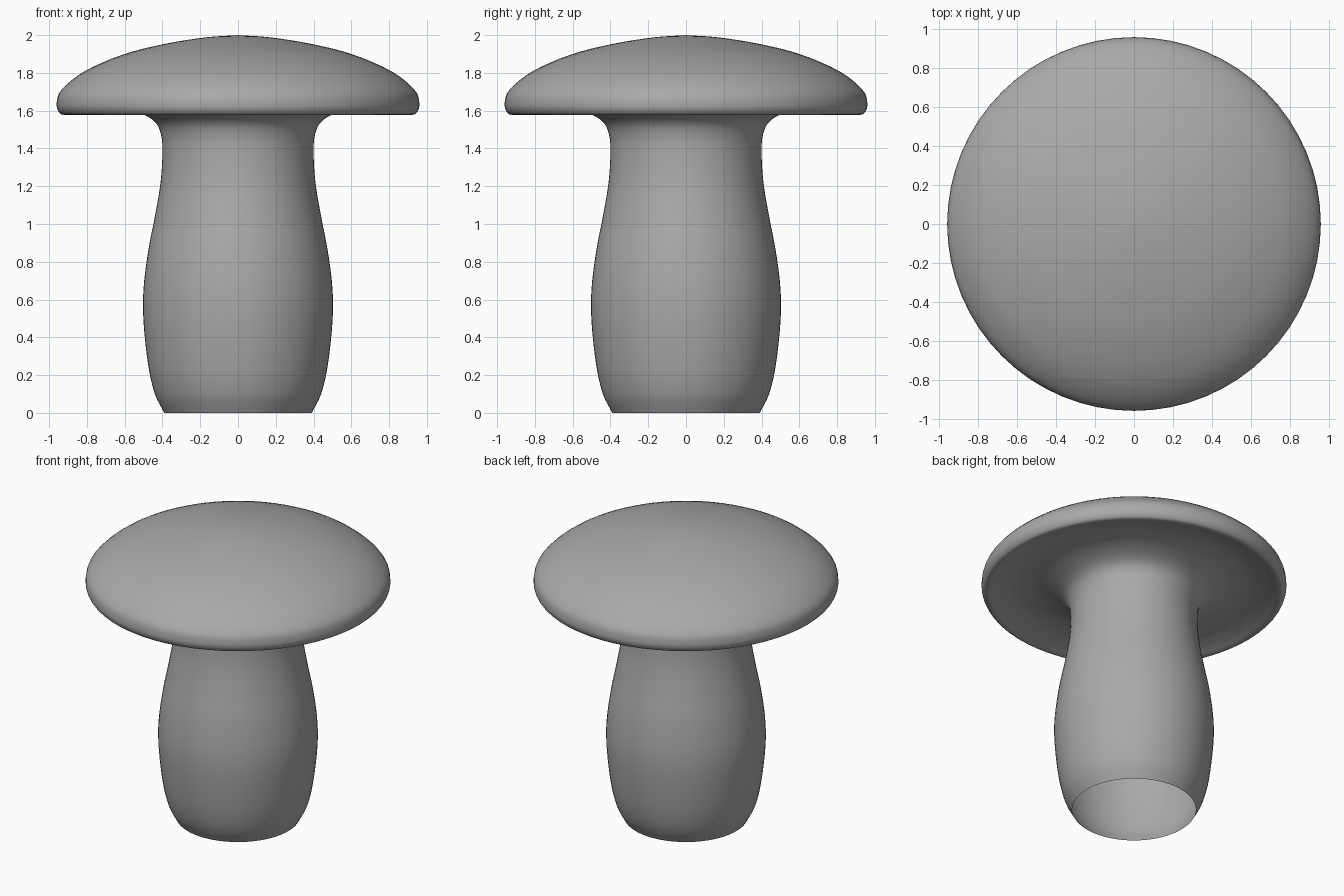
import bpy
import bmesh
import math
from mathutils import Vector

cube = bpy.data.objects.get("Cube")
if cube:
    bpy.data.objects.remove(cube, do_unlink=True)

# Single plain grey material
grey = bpy.data.materials.new("plain_grey")
grey.use_nodes = True
colour = (0.4, 0.4, 0.4, 1.0)
grey.diffuse_color = colour
grey.node_tree.nodes["Principled BSDF"].inputs["Base Color"].default_value = colour

# Profile (radius, height): stem, flare, hollow underside, rolled rim, dome
STEM = [(0.39, 0), (0.44, 0.10), (0.475, 0.25), (0.50, 0.48), (0.50, 0.66),
        (0.475, 0.86), (0.44, 1.04), (0.41, 1.22), (0.40, 1.38), (0.407, 1.47),
        (0.435, 1.535)]
UNDERSIDE = [(0.50, 1.58), (0.61, 1.615), (0.74, 1.622), (0.85, 1.60)]
RIM = [(0.92, 1.578), (0.95, 1.595), (0.96, 1.64), (0.935, 1.71)]
DOME = [(0.81, 1.81), (0.60, 1.90), (0.38, 1.955), (0.17, 1.988), (0, 2.0)]


def smooth_profile(points, steps):
    """Catmull-Rom curve through the profile points."""
    pts = [Vector((r, 0, z)) for r, z in points]
    pts = [pts[0] * 2 - pts[1]] + pts + [pts[-1] * 2 - pts[-2]]
    out = []
    for a, b, c, d in zip(pts, pts[1:], pts[2:], pts[3:]):
        for i in range(steps):
            t = i / steps
            out.append(0.5 * (2 * b + (c - a) * t
                              + (2 * a - 5 * b + 4 * c - d) * t ** 2
                              + (3 * b - a - 3 * c + d) * t ** 3))
    out.append(pts[-2])
    return out


def lathe(name, profile, sides, material):
    bm = bmesh.new()
    verts = [bm.verts.new(p) for p in profile]
    edges = [bm.edges.new(pair) for pair in zip(verts, verts[1:])]
    bmesh.ops.spin(bm, geom=verts + edges, cent=(0, 0, 0), axis=(0, 0, 1),
                   angle=math.tau, steps=sides)
    bmesh.ops.remove_doubles(bm, verts=bm.verts[:], dist=0.0005)
    bmesh.ops.recalc_face_normals(bm, faces=bm.faces[:])
    for face in bm.faces:
        face.smooth = True
    mesh = bpy.data.meshes.new(name)
    bm.to_mesh(mesh)
    bm.free()
    mesh.materials.append(material)
    obj = bpy.data.objects.new(name, mesh)
    bpy.context.collection.objects.link(obj)
    return obj


# Stem and cap are one continuous skin, open at the foot
lathe("mushroom", smooth_profile(STEM + UNDERSIDE + RIM + DOME, 4), 64, grey)
